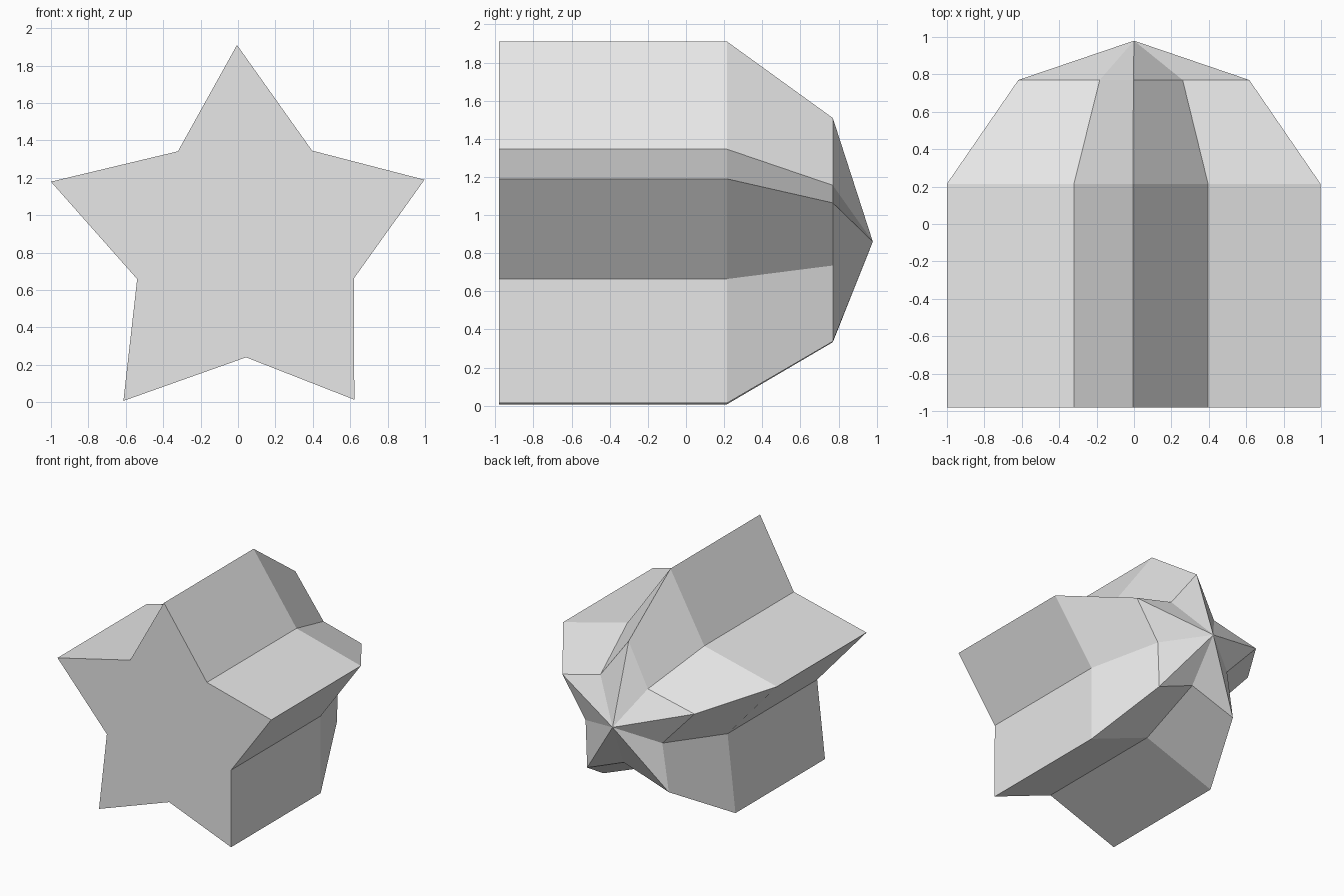
import bpy, bmesh
from math import cos, sin, radians

if "Cube" in bpy.data.objects:
    bpy.data.objects.remove(bpy.data.objects["Cube"], do_unlink=True)

# Plain grey material
grey = bpy.data.materials.new("light grey")
grey.use_nodes = True
colour = (0.8, 0.8, 0.8, 1)
grey.diffuse_color = colour
grey.node_tree.nodes["Principled BSDF"].inputs["Base Color"].default_value = colour

TILT = 0.3          # slight twist of the star, in degrees
TIP = (1.05, 0.0, 0.86)      # radius and centre of the outer points
NOTCH = (0.61, 0.04, 0.85)   # radius and off-centre middle of the inner points


def star_ring(bm, y, scale):
    """Ten vertices alternating between star points and notches."""
    ring = []
    for i in range(10):
        radius, cx, cz = NOTCH if i % 2 else TIP
        a = radians(90 + TILT - 36 * i)
        ring.append(bm.verts.new((cx + radius * scale * cos(a), y,
                                  cz + radius * scale * sin(a))))
    return ring


# Star prism, tapered shoulder and pointed back
bm = bmesh.new()
rings = [star_ring(bm, y, s) for y, s in ((-0.98, 1), (0.215, 1), (0.77, 0.618))]
apex = bm.verts.new((0, 0.98, 0.86))
bm.faces.new(rings[0])
for i in range(10):
    j = (i + 1) % 10
    for near, far in zip(rings, rings[1:]):
        bm.faces.new((near[i], near[j], far[j], far[i]))
    bm.faces.new((rings[-1][i], rings[-1][j], apex))
bmesh.ops.recalc_face_normals(bm, faces=bm.faces)

mesh = bpy.data.meshes.new("star_body")
bm.to_mesh(mesh)
bm.free()
mesh.materials.append(grey)
body = bpy.data.objects.new("star_body", mesh)
bpy.context.collection.objects.link(body)
